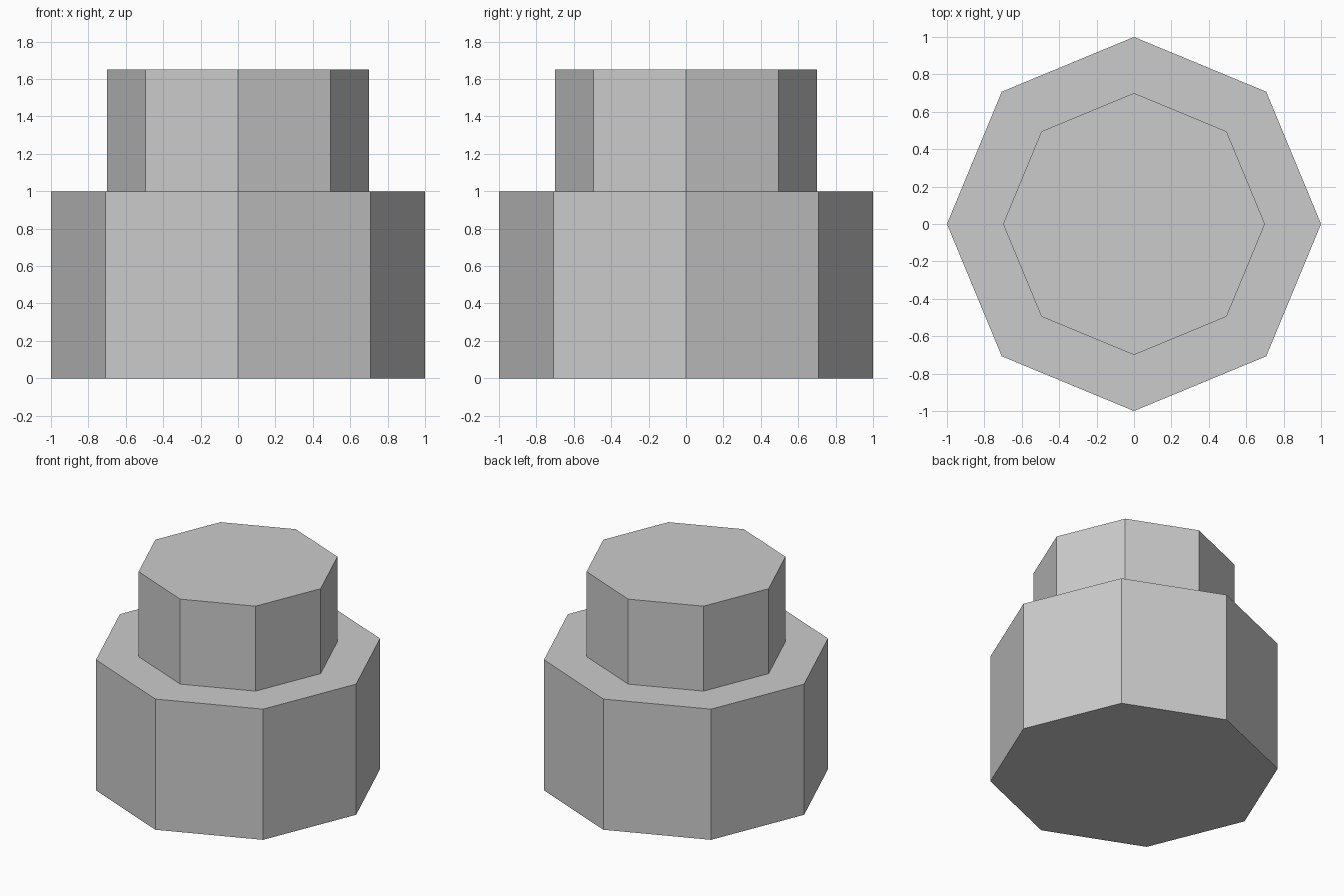
import bpy, bmesh
from math import cos, sin, tau

if "Cube" in bpy.data.objects:
    bpy.data.objects.remove(bpy.data.objects["Cube"])

SIDES = 8
# Stepped profile: (radius, height) from the bottom up
PROFILE = [(1.0, 0.0), (1.0, 1.0), (0.7, 1.0), (0.7, 1.65)]

bm = bmesh.new()
rings = [[bm.verts.new((r * cos(tau * i / SIDES), r * sin(tau * i / SIDES), z))
          for i in range(SIDES)] for r, z in PROFILE]

# Side walls and the flat ledge between the two tiers
for low, high in zip(rings, rings[1:]):
    for i in range(SIDES):
        j = (i + 1) % SIDES
        bm.faces.new((low[i], low[j], high[j], high[i]))

# Bottom and top caps
bm.faces.new(rings[0][::-1])
bm.faces.new(rings[-1])

mesh = bpy.data.meshes.new("stepped_octagon")
bm.to_mesh(mesh)
bm.free()
bpy.context.collection.objects.link(bpy.data.objects.new("stepped_octagon", mesh))
